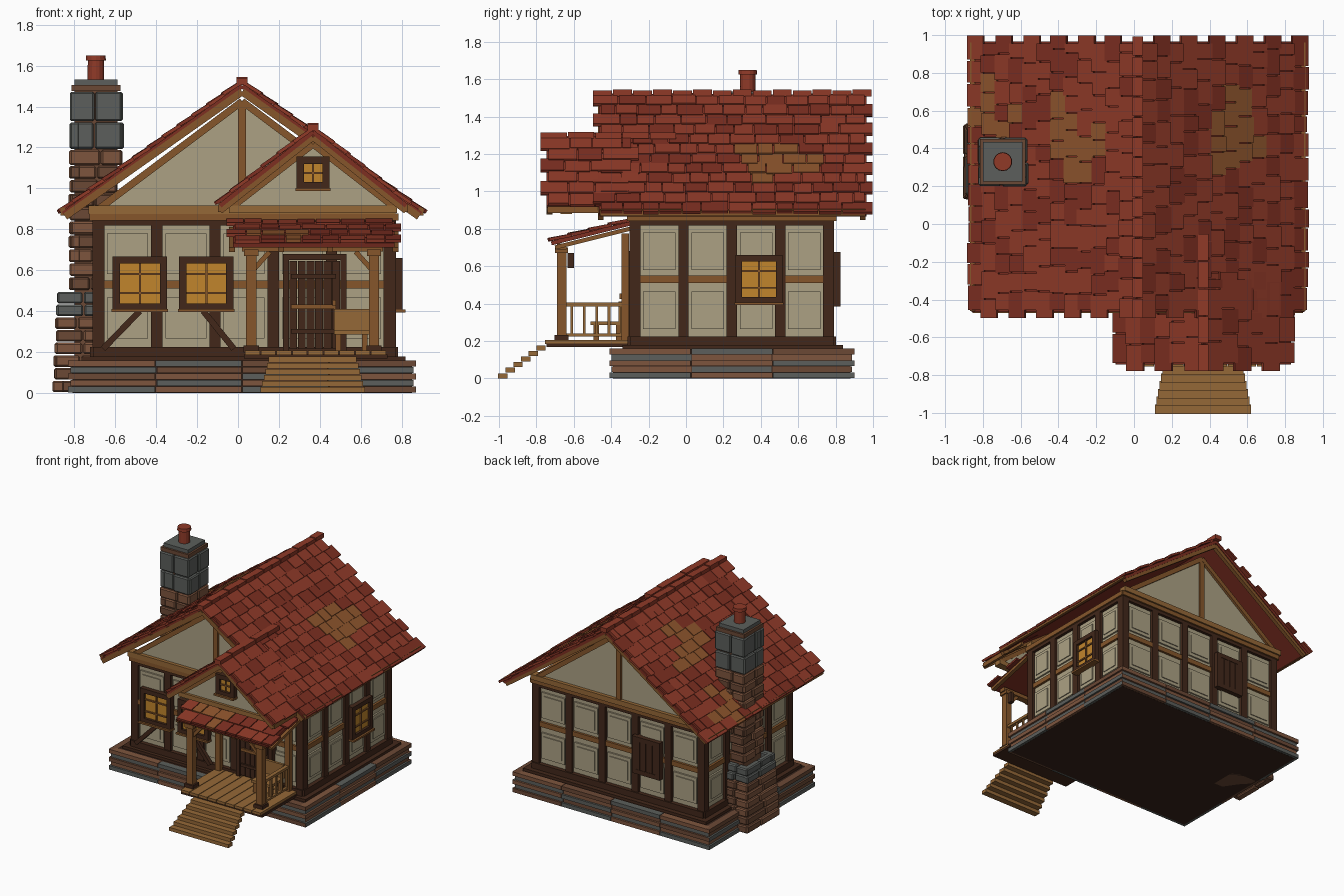
import bpy, bmesh, random
from math import radians, pi, sin, cos, atan2
from mathutils import Matrix, Vector as V

if "Cube" in bpy.data.objects:
    bpy.data.objects.remove(bpy.data.objects["Cube"])

random.seed(4)
COL = {'dark': '442C20', 'oak': '85572F', 'pale': '94683A', 'plaster': 'ABA083', 'tile': '8E3C2C', 'tile2': '7C3226',
       'moss': '8C5530', 'grey': '5C5F5C', 'stone': '7D5640', 'stone2': '6B4A38', 'glass': 'C08430', 'floor': '3A2820'}
MATS, PARTS = {}, {}
I = Matrix()
for k, h in COL.items():
    m = MATS[k] = bpy.data.materials.new(k)
    m.diffuse_color = [(int(h[i:i + 2], 16) / 255) ** 2.2 for i in (0, 2, 4)] + [1]
    m.use_nodes = True
    m.node_tree.nodes["Principled BSDF"].inputs["Base Color"].default_value = m.diffuse_color


def part(name, col):
    return PARTS.setdefault((name, col), bmesh.new()) if (name, col) not in PARTS else PARTS[(name, col)]


def box(name, col, c, s, M=I):
    bmesh.ops.create_cube(part(name, col), size=1, matrix=M @ Matrix.Translation(c) @ Matrix.Diagonal((*s, 1)))


def span(name, col, lo, hi, M=I):
    lo, hi = V(lo), V(hi)
    box(name, col, (lo + hi) / 2, hi - lo, M)


def beam(name, col, a, b, w, depth, M=I):
    """Timber between two points; depth is measured along local y."""
    a, b = V(a), V(b)
    d = (b - a).normalized()
    y = V((0, 1, 0)) if abs(d.y) < .9 else V((1, 0, 0))
    z = d.cross(y).normalized()
    y = z.cross(d)
    R = Matrix((d, y, z)).transposed().to_4x4()
    box(name, col, (0, 0, 0), ((b - a).length, depth, w), M @ Matrix.Translation((a + b) / 2) @ R)


def prism(name, col, pts, y0, y1):
    bm = part(name, col)
    f = bm.faces.new([bm.verts.new((x, y0, z)) for x, z in pts])
    r = bmesh.ops.extrude_face_region(bm, geom=[f])
    bmesh.ops.translate(bm, verts=[g for g in r['geom'] if isinstance(g, bmesh.types.BMVert)], vec=(0, y1 - y0, 0))
    bmesh.ops.recalc_face_normals(bm, faces=bm.faces[:])


def slope(name, top, low, w, t0, t1, rows, length, patches=()):
    """Tiled roof plane from ridge point to eave point, running t0..t1 along w."""
    top, low, w = V(top), V(low), V(w)
    d = (low - top).normalized()
    L = (low - top).length
    n = d.cross(w)
    n = n if n.z > 0 else -n
    R = Matrix((d, n.cross(d), n)).transposed().to_4x4()
    tilt = Matrix.Rotation(-.06, 4, 'Y')
    box(name + '_deck', 'tile2', (0, 0, 0), (L, t1 - t0 - .07, .022),
        Matrix.Translation(top + d * L / 2 + w * (t0 + t1) / 2) @ R)
    step = L / rows
    for r in range(rows):
        inset = .042 * (r % 2)
        t, end = t0 + inset, t1 - .042 + inset
        while t < end - .01:
            q = min(t + length * random.uniform(.7, 1.3), end)
            q = end if end - q < .04 else q
            p = top + d * (step * (r + .5) + random.uniform(0, .012)) + w * (t + q) / 2 + n * (.017 + random.uniform(0, .005))
            near = any((p.xy - V(c)).length < .15 for c in patches)
            col = 'moss' if near and random.random() < .75 else random.choice(['tile', 'tile', 'tile2'])
            box(name + '_tiles', col, (0, 0, 0), (step * 1.12, q - t - .006, .017), Matrix.Translation(p) @ R @ tilt)
            t = q


def ridge(name, x, z, y0, y1, n):
    s = (y1 - y0) / n
    for i in range(n):
        box(name, 'tile', (x, y0 + s * (i + .5), z + .004 * (i % 2)), (.055, s - .006, .035))


def window(name, M, u, v, d, w=.265, h=.265, lit=True):
    """Framed window on a wall whose outside faces local -y."""
    f = .035
    for s in (-1, 1):
        box(name + '_frame', 'dark', (u + s * (w - f) / 2, d, v), (f, .05, h), M)
        box(name + '_frame', 'dark', (u, d, v + s * (h - f) / 2), (w, .05, f), M)
    box(name + '_pane', 'glass' if lit else 'dark', (u, d + .005, v), (w - f, .02, h - f), M)
    if lit:
        box(name + '_bars', 'oak', (u, d - .008, v), (.01, .014, h - f), M)
        for k in (-.2, .2) if w > .2 else (0,):
            box(name + '_bars', 'oak', (u, d - .008, v + k * (h - f)), (w - f, .014, .01), M)
        box(name + '_sill', 'oak', (u, d - .01, v - h / 2), (w + .01, .06, .014), M)
    else:
        for k in range(4):
            box(name + '_planks', 'dark', (u + (k - 1.5) * w / 4.6, d - .012, v), (w / 5, .02, h - f), M)


# Foundation: dark core with layered stone courses
span('foundation_core', 'floor', (-.81, -.39, .0), (.85, .88, .157))
for c in range(5):
    o = .012 * (c % 2)
    for x0, y0, x1, y1 in ((-.83, -.41, .87, -.36), (-.83, .85, .87, .9), (-.83, -.41, -.78, .9), (.82, -.41, .87, .9)):
        along = x1 - x0 > 1
        n = 4 if along else 3
        for i in range(n):
            a, b = i / n, (i + 1) / n
            lo, hi = [x0 + o, y0 + o, c * .032 + .001], [x1 - o, y1 - o, c * .032 + .031]
            k = 0 if along else 1
            A, B = lo[k], hi[k]
            lo[k], hi[k] = A + (B - A) * a + .002, A + (B - A) * b - .002
            span('foundation_stones', 'grey' if (c * 2 + i * 3) % 5 < 2 else random.choice(['stone', 'stone2']), lo, hi)
span('sill_plate', 'dark', (-.76, -.34, .157), (.82, .84, .178))

# Timber-framed walls
span('wall_core', 'plaster', (-.69, -.28, .17), (.75, .77, .86))
for i, (side, half, d, bays) in enumerate((('front', .74, .545, 5), ('right', .545, .74, 4), ('back', .74, .545, 5), ('left', .545, .74, 4))):
    M = Matrix.Translation((.03, .245, 0)) @ Matrix.Rotation(i * pi / 2, 4, 'Z')
    step = (2 * half - .055) / bays
    for k in range(bays + 1):
        u = -half + .0275 + k * step
        box(side + '_posts', 'dark', (u, -d + .02, .51), (.055 if k % bays else .06, .045, .67), M)
        if k < bays:
            for v, h in ((.365, .2), (.68, .2)):
                box(side + '_panels', 'plaster', (u + step / 2, -d + .02, v), (step - .085, .026, h), M)
                box(side + '_panels', 'plaster', (u + step / 2, -d + .012, v), (step - .13, .024, h - .05), M)
    box(side + '_mid_rail', 'oak', (0, -d + .02, .53), (2 * half - .05, .036, .038), M)
    box(side + '_sill_beam', 'dark', (0, -d + .015, .2), (2 * half, .055, .05), M)
    box(side + '_head_beam', 'dark', (0, -d + .02, .83), (2 * half, .045, .025), M)
    box(side + '_top_plate', 'oak', (0, -d + .015, .86), (2 * half + .02, .06, .035), M)
    if side == 'front':
        window('front_window_a', M, -.51, .535, -d - .01)
        window('front_window_b', M, -.185, .535, -d - .01)
        for a, b in ((-.69, -.51), (-.05, -.2)):
            beam('wall_brace', 'dark', (a, -d - .01, .215), (b, -d - .01, .4), .03, .03, M)
        # Plank door
        for k in range(6):
            box('door_planks', 'dark', (.345 + (k - 2.5) * .042, -d - .012, .43), (.038, .03, .43), M)
        for s in (-1, 1):
            box('door_frame', 'dark', (.345 + s * .14, -d - .01, .435), (.03, .055, .47), M)
        box('door_frame', 'dark', (.345, -d - .01, .665), (.31, .055, .03), M)
        for v in (.3, .42, .57):
            box('door_straps', 'oak' if v == .42 else 'dark', (.34, -d - .033, v), (.22, .014, .022), M)
        box('door_handle', 'oak', (.44, -d - .04, .44), (.018, .03, .03), M)
    elif side == 'right':
        window('right_window', M, .145, .53, -d - .01, .25, .26)
    elif side == 'back':
        window('back_shutter', M, .26, .53, -d - .01, .24, .29, False)

# Main gables
for name, y, o in (('front_gable', -.29, -1), ('back_gable', .76, 1)):
    prism(name, 'plaster', ((-.69, .88), (.73, .88), (.02, 1.43)), y, y + .03)
    yy = y + .015 + o * .012
    span(name + '_tie', 'pale', (-.73, yy - .03, .875), (.77, yy + .03, .915))
    span(name + '_post', 'oak', (0, yy - .02, .9), (.04, yy + .02, 1.42))
    for s in (-1, 1):
        beam(name + '_rafter', 'oak', (.02 + s * .7, yy, .9), (.02, yy, 1.425), .035, .045)

# Main roof
YS = V((0, 1, 0))
for s, n in ((-1, 'left'), (1, 'right')):
    e = (.02 + s * .875, 0, .875)
    slope(n + '_roof', (.02, 0, 1.5), e, YS, -.5, 1, 12, .115, ((-.75, .6), (-.27, .55), (-.27, .42), (.53, .6), (.53, .42)))
    for y in (-.455, .945):
        beam(n + '_barge_board', 'oak', (.02, y, 1.472), (e[0] - s * .01, y, .862), .035, .03)
    span(n + '_fascia', 'oak', (e[0] - .012, -.46, .868), (e[0] + .012, .96, .905))
ridge('main_ridge', .02, 1.522, -.5, .995, 14)

# Porch gable roof
PX = .367
for s, n in ((-1, 'left'), (1, 'right')):
    e = (PX + s * .455, 0, .915)
    slope(n + '_porch_gable', (PX, 0, 1.275), e, YS, -.78, -.25, 6, .14)
    beam(n + '_porch_barge', 'oak', (PX, -.73, 1.25), (e[0], -.73, .89), .032, .03)
    beam(n + '_porch_rafter', 'oak', (PX, -.64, 1.215), (PX + s * .4, -.64, .905), .032, .05)
    span(n + '_porch_fascia', 'oak', (e[0] - .01, -.74, .885), (e[0] + .01, -.3, .92))
ridge('porch_ridge', PX, 1.297, -.78, -.05, 5)
prism('porch_gable_wall', 'plaster', ((PX - .4, .885), (PX + .4, .885), (PX, 1.21)), -.65, -.62)
span('porch_gable_tie', 'pale', (PX - .41, -.67, .88), (PX + .41, -.61, .915))
window('attic_window', I, PX, 1.075, -.665, .16, .16)

# Lower porch roof
slope('porch_roof', (0, -.29, .83), (0, -.72, .722), (1, 0, 0), -.06, .8, 4, .1, ((.2, -.6),))
for x in (-.03, .21, .45, .77):
    beam('porch_roof_rafter', 'oak', (x, -.3, .8), (x, -.7, .7), .022, .03)

# Porch deck, posts, railing, bench and steps
for k in range(9):
    span('deck_planks', 'pale', (.035 + k * .077, -.755, .185), (.107 + k * .077, -.3, .206))
span('deck_joists', 'dark', (.03, -.745, .168), (.73, -.3, .187))
for x, s in ((.065, 1), (.665, -1)):
    box('porch_post', 'oak', (x, -.665, .45), (.05, .05, .5))
    box('porch_post_foot', 'dark', (x, -.665, .215), (.075, .075, .035))
    box('porch_post_head', 'oak', (x, -.665, .685), (.07, .07, .03))
    beam('porch_brace', 'oak', (x, -.665, .59), (x + s * .09, -.665, .69), .024, .03)
    box('porch_wall_post', 'oak', (x, -.325, .49), (.04, .04, .57))
span('porch_beam', 'oak', (.02, -.69, .69), (.71, -.64, .72))
span('hand_rail', 'pale', (.65, -.65, .385), (.68, -.32, .405))
span('foot_rail', 'pale', (.655, -.65, .225), (.675, -.32, .24))
for k in range(5):
    box('balusters', 'pale', (.665, -.61 + k * .066, .31), (.014, .014, .16))
span('bench_seat', 'pale', (.47, -.51, .285), (.64, -.35, .305))
span('bench_back', 'pale', (.47, -.36, .3), (.64, -.34, .41))
for x in (.49, .62):
    for y in (-.48, -.36):
        box('bench_legs', 'oak', (x, y, .25), (.025, .03, .09))
box('porch_lantern', 'dark', (.665, -.617, .63), (.03, .035, .08))
for k in range(6):
    w = .43 + k * .016
    box('steps', 'pale', (.365, -.775 - k * .041, .163 - k * .0298), (w, .05, .027))

# Chimney: rubble courses around a core, cap and clay pot
CX, CY = -.695, .33


def course(z, h, rx, ry, cx, col):
    for ax in (0, 1):
        for s in (-1, 1):
            n = 2 if rx < .14 or ax else 3
            cut = random.uniform(.4, .6)
            for a, b in ((0, cut), (cut, 1)):
                j = random.uniform(-.008, .01)
                R, Q = (ry, rx) if ax else (rx, ry)
                lo, hi = -R + 2 * R * a + .003, -R + 2 * R * b - .003
                p, q = sorted((s * (Q - .05), s * (Q + j)))
                A, B = ((cx + p, CY + lo), (cx + q, CY + hi)) if ax else ((cx + lo, CY + p), (cx + hi, CY + q))
                span('chimney_stones', col or random.choice(['stone', 'stone2']), (*A, z + .003), (*B, z + h - .003))


span('chimney_core', 'stone2', (-.8, .22, 0), (-.59, .44, 1.5))
for k in range(8):
    course(k * .062, .062, .125, .2 - .004 * k, -.775 + .002 * k, 'grey' if k in (6, 7) else None)
for k in range(9):
    course(.5 + k * .068, .068, .115, .125, CX - .01, None)
for z, h, c in ((1.11, .08, 'stone'), (1.19, .135, 'grey'), (1.325, .15, 'grey')):
    course(z, h, .13, .125, CX, c)
box('chimney_cap', 'stone2', (CX, CY, 1.49), (.24, .24, .03))
box('chimney_cap', 'grey', (CX, CY, 1.518), (.21, .21, .03))
for r, z, h in ((.04, 1.585, .11), (.048, 1.638, .024)):
    bmesh.ops.create_cone(part('chimney_pot', 'tile'), cap_ends=True, segments=14, radius1=r * 1.05, radius2=r, depth=h,
                          matrix=Matrix.Translation((CX, CY, z)))

# Turn the collected parts into objects
for (name, col), bm in PARTS.items():
    me = bpy.data.meshes.new(name)
    bm.to_mesh(me)
    bm.free()
    me.materials.append(MATS[col])
    ob = bpy.data.objects.new(name, me)
    bpy.context.collection.objects.link(ob)
    if name == 'chimney_stones':
        bv = ob.modifiers.new('soft_edges', 'BEVEL')
        bv.width, bv.segments = .008, 1
